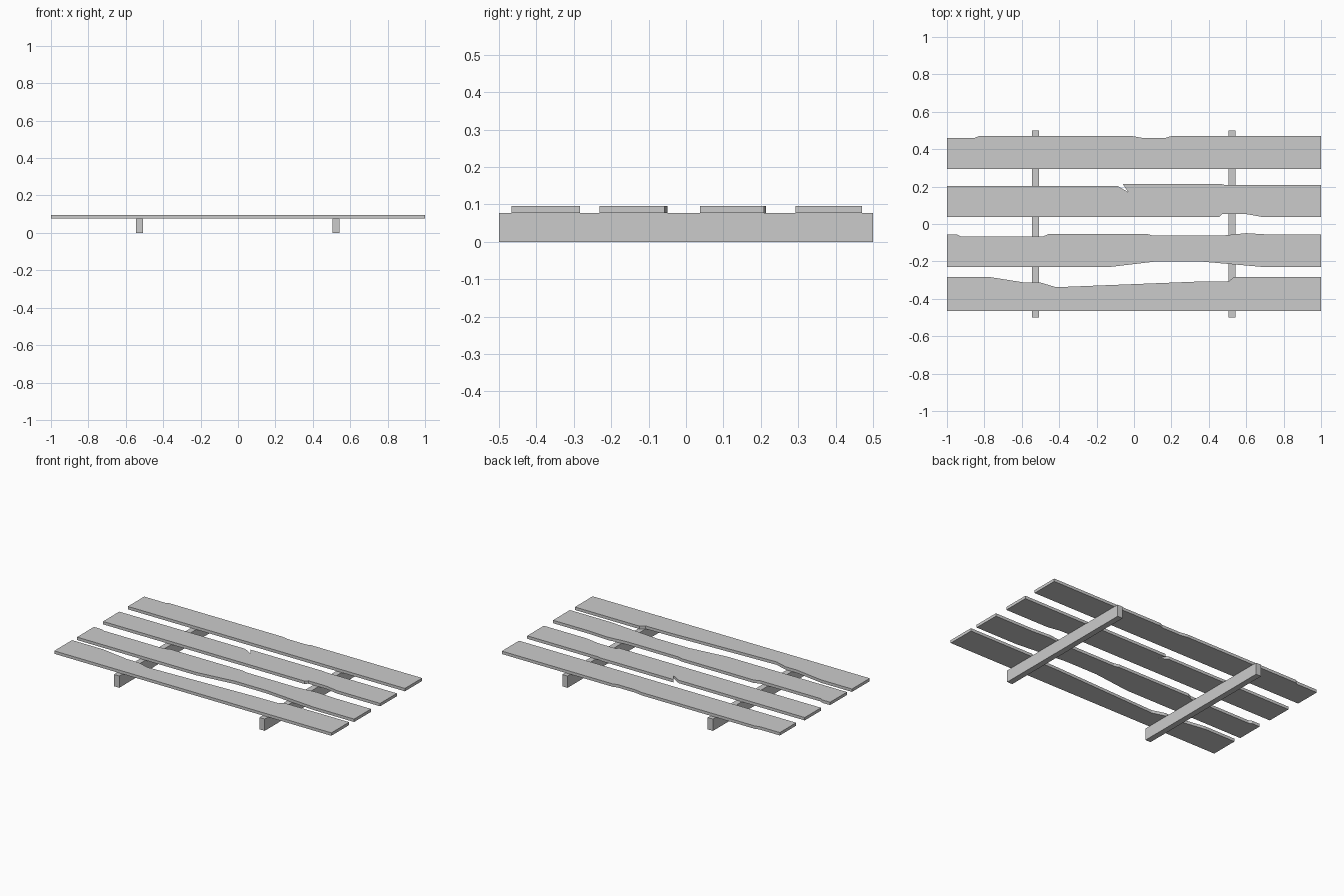
import bpy, bmesh

if "Cube" in bpy.data.objects:
    bpy.data.objects.remove(bpy.data.objects["Cube"])

BEAM_TOP, PLANK_TOP = 0.077, 0.096


def prism(name, outline, z0, z1):
    """Extrude a counter-clockwise xy outline from z0 to z1."""
    bm = bmesh.new()
    face = bm.faces.new([bm.verts.new((x, y, z0)) for x, y in outline])
    top = bmesh.ops.extrude_face_region(bm, geom=[face])["geom"]
    bmesh.ops.translate(bm, vec=(0, 0, z1 - z0),
                        verts=[v for v in top if isinstance(v, bmesh.types.BMVert)])
    bmesh.ops.recalc_face_normals(bm, faces=bm.faces)
    mesh = bpy.data.meshes.new(name)
    bm.to_mesh(mesh)
    bm.free()
    obj = bpy.data.objects.new(name, mesh)
    bpy.context.collection.objects.link(obj)
    return obj


def plank(name, front, back, front_chips, back_chips, back_left=None):
    """Full-length board; chips are worn points listed left to right."""
    left = back if back_left is None else back_left
    outline = [(-1, front)] + front_chips + [(1, front), (1, back)]
    outline += back_chips[::-1] + [(-1, left)]
    prism(name, outline, BEAM_TOP, PLANK_TOP)


# Two support beams
for side, x in (("left", -0.526), ("right", 0.524)):
    w = 0.019
    prism(side + "_beam", [(x - w, -0.5), (x + w, -0.5), (x + w, 0.5), (x - w, 0.5)],
          0, BEAM_TOP)

# Four worn planks, front to back
plank("front_plank", -0.466, -0.283, [],
      [(-0.775, -0.283), (-0.585, -0.313), (-0.5, -0.313), (-0.417, -0.338),
       (0.34, -0.308), (0.507, -0.306), (0.535, -0.283)])
plank("front_middle_plank", -0.231, -0.057,
      [(-0.14, -0.231), (0.12, -0.2), (0.35, -0.2), (0.705, -0.231)],
      [(-0.945, -0.057), (-0.925, -0.067), (-0.487, -0.067), (-0.455, -0.053),
       (0.07, -0.053), (0.1, -0.062), (0.47, -0.062), (0.6, -0.049), (0.73, -0.057)])
plank("back_middle_plank", 0.037, 0.209,
      [(0.455, 0.037), (0.47, 0.053), (0.6, 0.053), (0.69, 0.037)],
      [(-0.09, 0.204), (-0.03, 0.17), (-0.06, 0.214), (0.465, 0.214), (0.485, 0.209)],
      back_left=0.204)
plank("back_plank", 0.293, 0.47, [],
      [(-0.85, 0.461), (-0.83, 0.47), (-0.01, 0.47), (0.04, 0.461),
       (0.17, 0.461), (0.2, 0.47)], back_left=0.461)
